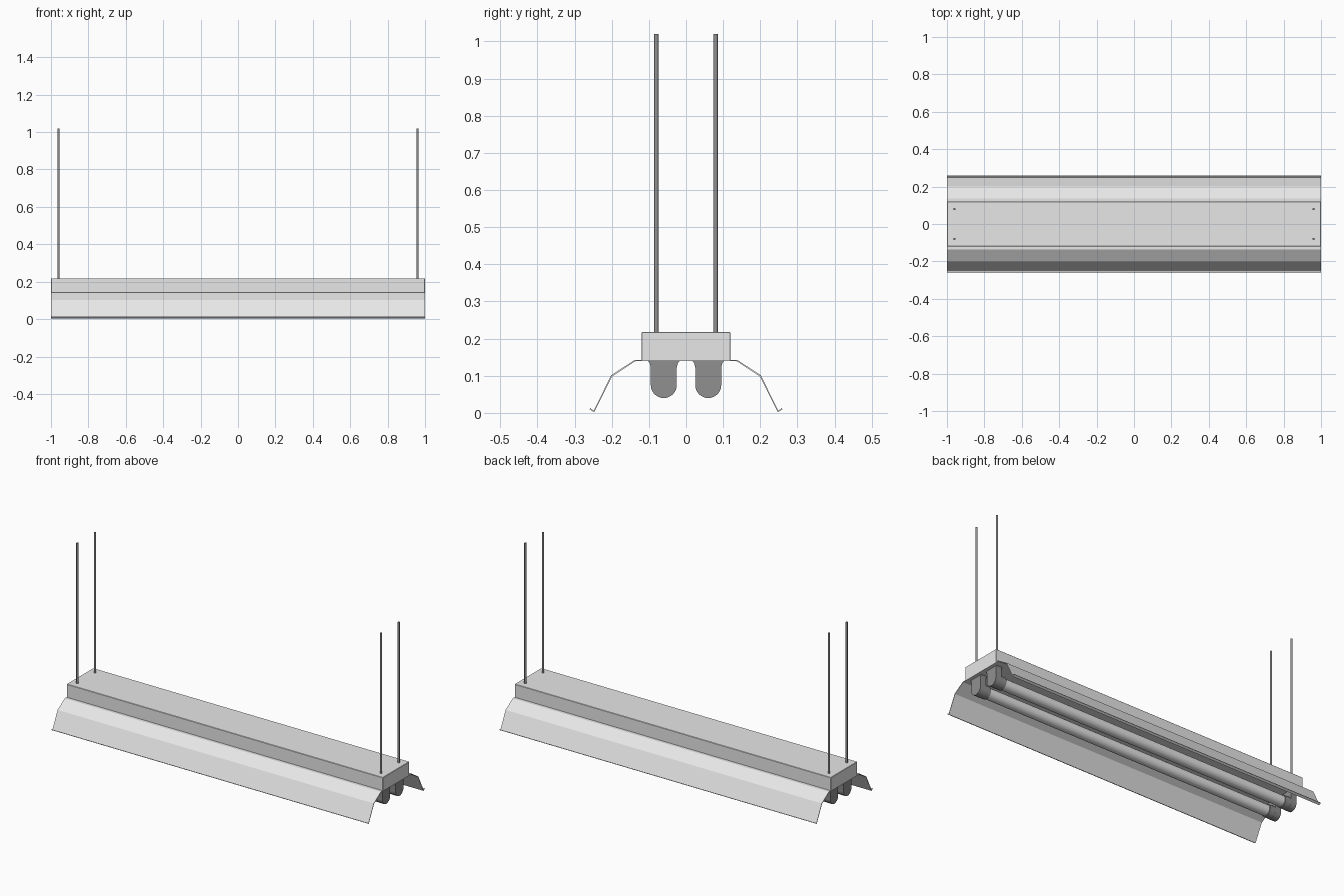
import bpy, bmesh, math
from mathutils import Matrix

if "Cube" in bpy.data.objects:
    bpy.data.objects.remove(bpy.data.objects["Cube"])


def material(name, v):
    m = bpy.data.materials.new(name)
    m.diffuse_color = (v, v, v, 1)
    m.use_nodes = True
    m.node_tree.nodes["Principled BSDF"].inputs["Base Color"].default_value = m.diffuse_color
    return m


WHITE = material("white enamel", 0.8)
TUBE = material("tube glass", 0.8)
GREY = material("dark grey", 0.28)


def finish(bm, name, mat, smooth=False):
    bmesh.ops.recalc_face_normals(bm, faces=bm.faces[:])
    me = bpy.data.meshes.new(name)
    bm.to_mesh(me)
    bm.free()
    ob = bpy.data.objects.new(name, me)
    bpy.context.collection.objects.link(ob)
    me.materials.append(mat)
    if smooth:
        bpy.context.view_layer.objects.active = ob
        ob.select_set(True)
        bpy.ops.object.shade_smooth_by_angle(angle=math.radians(35))
        ob.select_set(False)
    return ob


def extrude_x(points, x0, x1, name, mat, closed=True, smooth=False):
    """Sweep a y-z profile along x, as a capped solid or an open sheet."""
    bm = bmesh.new()
    a = [bm.verts.new((x0, y, z)) for y, z in points]
    b = [bm.verts.new((x1, y, z)) for y, z in points]
    n = len(points)
    for i in range(n if closed else n - 1):
        j = (i + 1) % n
        bm.faces.new((a[i], a[j], b[j], b[i]))
    if closed:
        bm.faces.new(a)
        bm.faces.new(b)
    return finish(bm, name, mat, smooth)


def cylinder(name, centre, radius, depth, axis, mat, sides):
    bm = bmesh.new()
    rot = Matrix.Rotation(math.pi / 2, 4, 'Y') if axis == 'X' else Matrix()
    bmesh.ops.create_cone(bm, cap_ends=True, segments=sides, radius1=radius,
                          radius2=radius, depth=depth,
                          matrix=Matrix.Translation(centre) @ rot)
    return finish(bm, name, mat, True)


# Ballast housing
housing = extrude_x([(-0.12, 0.14), (0.12, 0.14), (0.12, 0.218), (-0.12, 0.218)],
                    -1, 1, "housing", WHITE)
bev = housing.modifiers.new("edge", 'BEVEL')
bev.width = 0.002
bev.segments = 1

# Folded sheet reflector with turned-up lips
half = [(0.137, 0.141), (0.2, 0.1), (0.248, 0.004), (0.259, 0.011)]
reflector = extrude_x([(-y, z) for y, z in reversed(half)] + half,
                      -1, 1, "reflector", WHITE, closed=False)
sol = reflector.modifiers.new("sheet", 'SOLIDIFY')
sol.thickness = 0.004
sol.offset = 0

# Lamp holder outline: flared foot, straight sides, round bottom
R, ZC = 0.035, 0.075
arc = [(R * math.cos(t), ZC - R * math.sin(t))
       for t in (math.pi * i / 16 for i in range(17))]
flare = [(0.044, 0.141), (0.038, 0.134), (R, 0.122)]
outline = flare + arc + [(-y, z) for y, z in reversed(flare)]

for y in (-0.06, 0.06):
    # Fluorescent tubes
    cylinder("tube", (0, y, ZC), 0.03, 1.86, 'X', TUBE, 32)
    for s in (-1, 1):
        extrude_x([(y + p, z) for p, z in outline], s * 0.945, s * 0.98,
                  "lamp_holder", GREY, smooth=True)
        cylinder("tube_cap", (s * 0.94, y, ZC), 0.0345, 0.06, 'X', GREY, 32)

# Hanging rods
for x in (-0.96, 0.96):
    for y in (-0.08, 0.08):
        cylinder("hanging_rod", (x, y, 0.615), 0.006, 0.81, 'Z', GREY, 12)
